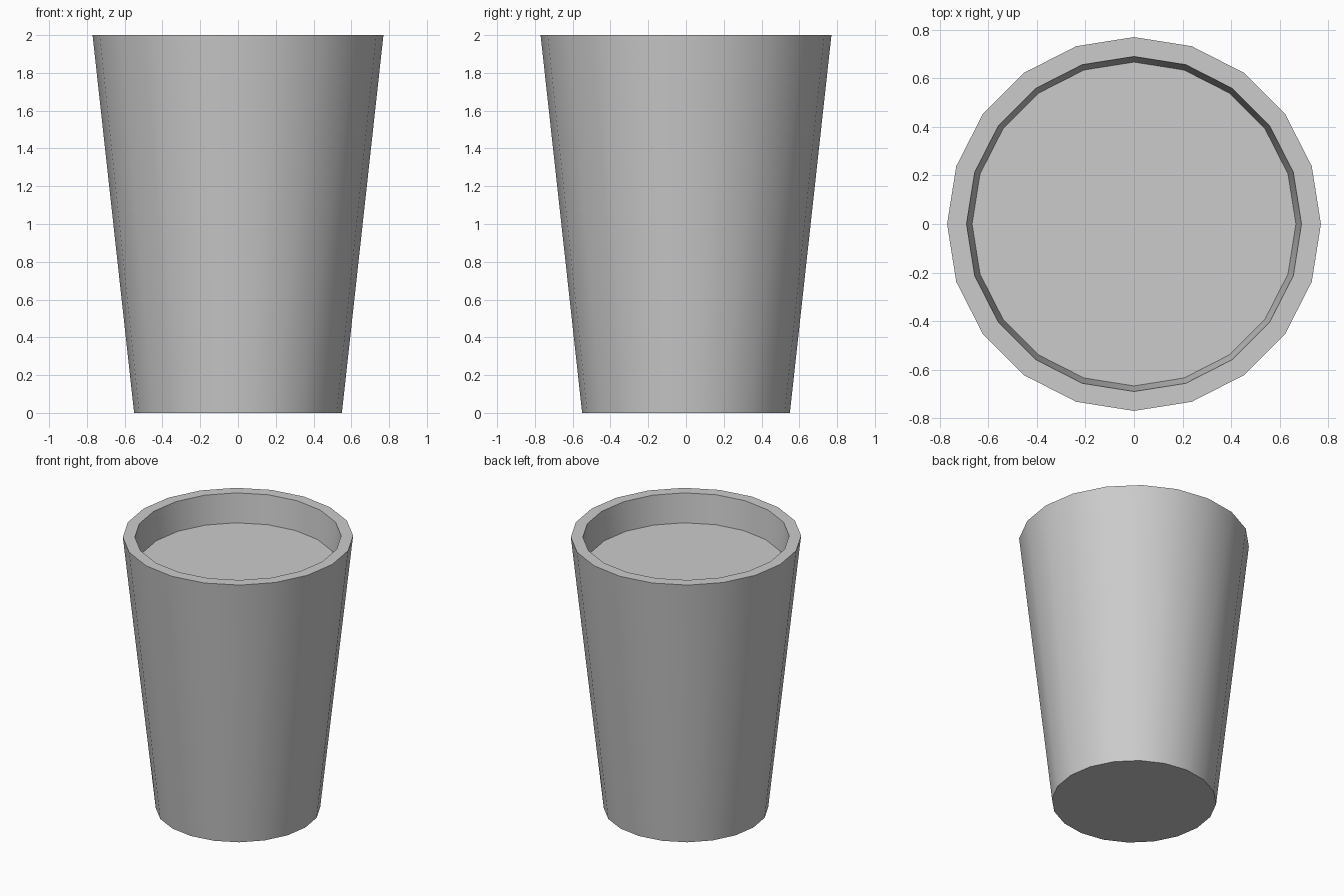
import bpy, bmesh, math

if "Cube" in bpy.data.objects:
    bpy.data.objects.remove(bpy.data.objects["Cube"])

SIDES = 20
SLOPE = 0.11  # wall flare per unit of height


def lathe(name, profile, cap_start=False, cap_end=False):
    """Spin a (radius, z) profile into rings of SIDES points."""
    bm = bmesh.new()
    rings = []
    for r, z in profile:
        rings.append([bm.verts.new((r * math.cos(a), r * math.sin(a), z))
                      for a in (2 * math.pi * i / SIDES for i in range(SIDES))])
    for low, high in zip(rings, rings[1:]):
        for i in range(SIDES):
            j = (i + 1) % SIDES
            bm.faces.new((low[i], low[j], high[j], high[i]))
    if cap_start:
        bm.faces.new(rings[0][::-1])
    if cap_end:
        bm.faces.new(rings[-1])
    mesh = bpy.data.meshes.new(name)
    bm.to_mesh(mesh)
    bm.free()
    obj = bpy.data.objects.new(name, mesh)
    bpy.context.collection.objects.link(obj)
    bpy.context.view_layer.objects.active = obj
    obj.select_set(True)
    bpy.ops.object.shade_smooth_by_angle(angle=math.radians(30))
    obj.select_set(False)
    return obj


def inner_radius(z):
    return 0.69 - SLOPE * (2.0 - z)


# Tapered cup: base, outer wall, flat rim, inner wall, inside floor
lathe("cup", [(0.55, 0), (0.77, 2), (inner_radius(2), 2), (inner_radius(0.08), 0.08)],
      cap_start=True, cap_end=True)

# Flat drink surface just below the rim
LEVEL = 1.79
lathe("drink_surface", [(inner_radius(LEVEL), LEVEL)], cap_end=True)
